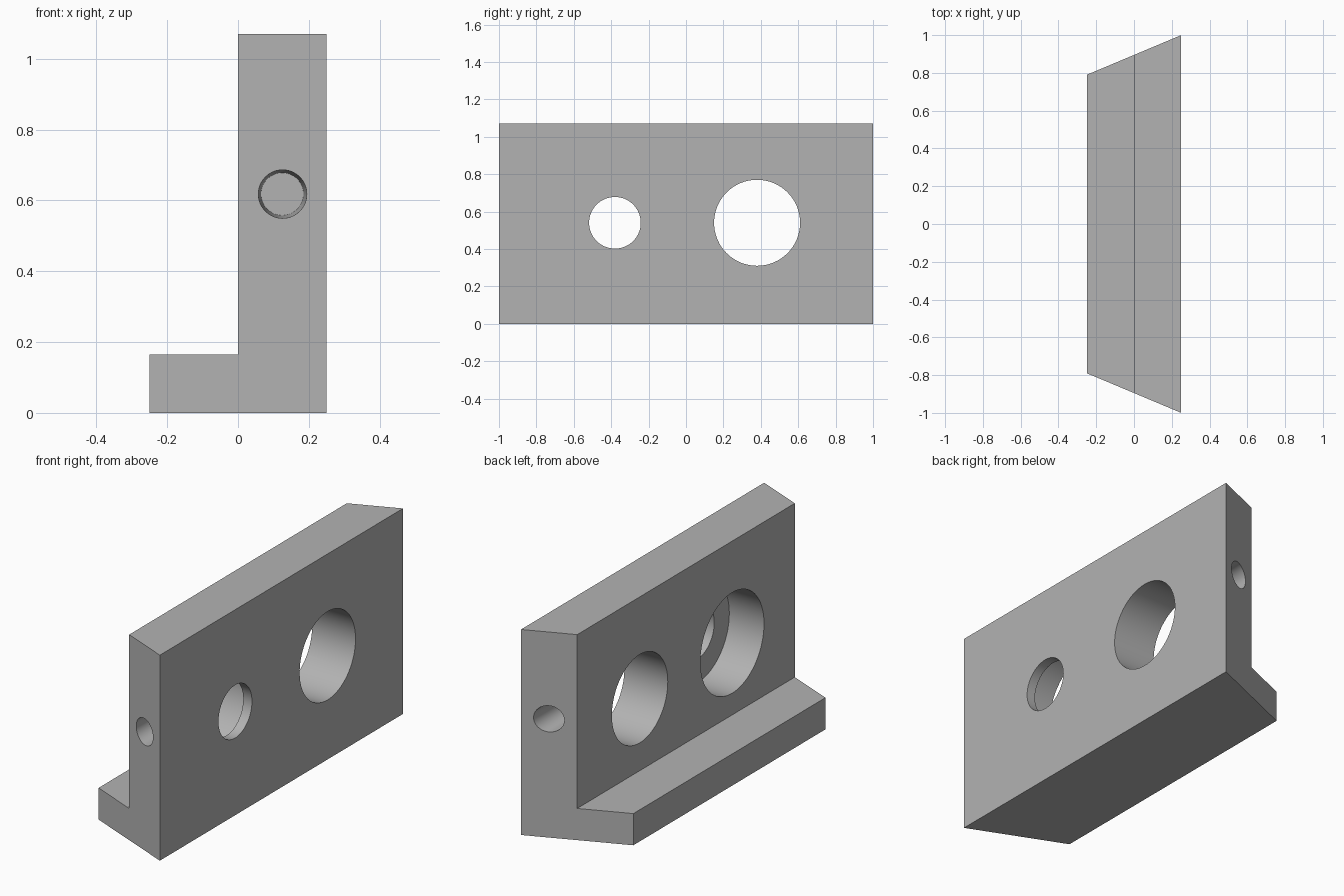
import bpy, bmesh, math
from mathutils import Matrix, Vector

if "Cube" in bpy.data.objects:
    bpy.data.objects.remove(bpy.data.objects["Cube"], do_unlink=True)

HALF, HEIGHT, STEP = 0.25, 1.07, 0.165
HOLE_Z = 0.54

grey = bpy.data.materials.new("plain grey")
grey.use_nodes = True
grey.diffuse_color = (0.45, 0.45, 0.45, 1)
grey.node_tree.nodes["Principled BSDF"].inputs["Base Color"].default_value = grey.diffuse_color


def add_object(name, bm):
    bmesh.ops.recalc_face_normals(bm, faces=bm.faces)
    mesh = bpy.data.meshes.new(name)
    bm.to_mesh(mesh)
    bm.free()
    mesh.materials.append(grey)
    obj = bpy.data.objects.new(name, mesh)
    bpy.context.collection.objects.link(obj)
    return obj


def end_y(x):
    """Half length of the bracket, growing toward the flat face."""
    return 0.895 + 0.42 * x


# L-shaped bracket with mitred ends
profile = [(-HALF, 0), (HALF, 0), (HALF, HEIGHT), (0, HEIGHT), (0, STEP), (-HALF, STEP)]
bm = bmesh.new()
rings = [[bm.verts.new((x, side * end_y(x), z)) for x, z in profile] for side in (-1, 1)]
for ring in rings:
    bm.faces.new(ring)
for i in range(len(profile)):
    j = (i + 1) % len(profile)
    bm.faces.new((rings[0][i], rings[0][j], rings[1][j], rings[1][i]))
bracket = add_object("bracket", bm)


def drill(name, start, end, r1, r2):
    """Cut a round, optionally tapered, hole from start to end."""
    a, b = Vector(start), Vector(end)
    turn = (b - a).to_track_quat("Z", "Y").to_matrix().to_4x4()
    bm = bmesh.new()
    bmesh.ops.create_cone(bm, cap_ends=True, segments=64, radius1=r1, radius2=r2,
                          depth=(b - a).length,
                          matrix=Matrix.Translation((a + b) / 2) @ turn)
    cutter = add_object(name, bm)
    cutter.hide_render = True
    mod = bracket.modifiers.new(name, "BOOLEAN")
    mod.operation = "DIFFERENCE"
    mod.solver = "EXACT"
    mod.object = cutter
    return cutter


# Large through hole, small hole and its counterbore
cutters = [
    drill("large_hole_cutter", (-0.1, 0.38, HOLE_Z), (0.4, 0.38, HOLE_Z), 0.23, 0.23),
    drill("small_hole_cutter", (-0.1, -0.38, HOLE_Z), (0.4, -0.38, HOLE_Z), 0.138, 0.138),
    drill("counterbore_cutter", (-0.1, -0.38, HOLE_Z), (0.2, -0.38, HOLE_Z), 0.262, 0.262),
]
# Tapered blind hole in each end
for label, side in (("front", -1), ("back", 1)):
    cutters.append(drill(label + "_end_hole_cutter", (0.125, side * 1.0, 0.618),
                         (0.125, side * 0.68, 0.618), 0.07, 0.06))

# Apply the cuts and discard the cutters
bpy.context.view_layer.objects.active = bracket
bracket.select_set(True)
for mod in list(bracket.modifiers):
    bpy.ops.object.modifier_apply(modifier=mod.name)
for cutter in cutters:
    bpy.data.objects.remove(cutter, do_unlink=True)

bpy.ops.object.select_all(action="DESELECT")
bracket.select_set(True)
bpy.ops.object.shade_smooth_by_angle(angle=math.radians(30))
